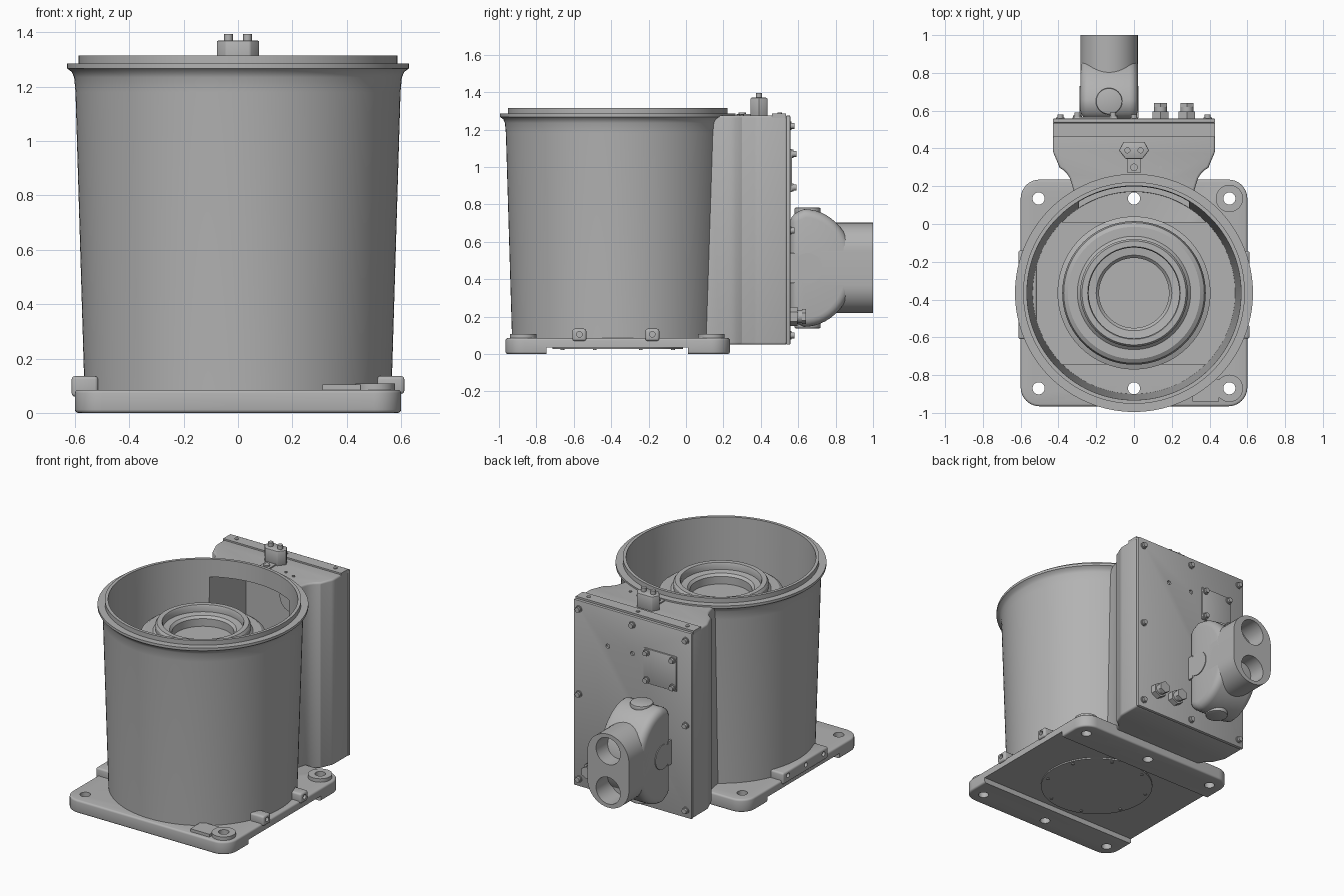
import bpy, bmesh
from math import sin, cos, pi, radians
from mathutils import Matrix, Vector

cube = bpy.data.objects.get("Cube")
if cube:
    bpy.data.objects.remove(cube, do_unlink=True)

grey = bpy.data.materials.new("cast_grey")
grey.use_nodes = True
colour = (0.45, 0.45, 0.45, 1)
grey.diffuse_color = colour
grey.node_tree.nodes["Principled BSDF"].inputs["Base Color"].default_value = colour

CY = -0.365                     # centre of the round vessel in y
AXES = {"X": Matrix.Rotation(pi / 2, 4, "Y"), "Y": Matrix.Rotation(-pi / 2, 4, "X"),
        "Z": Matrix.Identity(4)}


def finish(name, bm):
    bmesh.ops.recalc_face_normals(bm, faces=bm.faces)
    mesh = bpy.data.meshes.new(name)
    bm.to_mesh(mesh)
    bm.free()
    ob = bpy.data.objects.new(name, mesh)
    bpy.context.collection.objects.link(ob)
    mesh.materials.append(grey)
    return ob


def box(name, lo, hi):
    bm = bmesh.new()
    bmesh.ops.create_cube(bm, size=1)
    for v in bm.verts:
        v.co = Vector([(a + b) / 2 + c * (b - a) for a, b, c in zip(lo, hi, v.co)])
    return finish(name, bm)


def cyl(name, centre, r, depth, axis="Z", sides=40, r2=None):
    bm = bmesh.new()
    bmesh.ops.create_cone(bm, cap_ends=True, segments=sides, radius1=r,
                          radius2=r if r2 is None else r2, depth=depth)
    bmesh.ops.transform(bm, matrix=Matrix.Translation(centre) @ AXES[axis], verts=bm.verts)
    return finish(name, bm)


def extrude(name, points, lift):
    """Closed outline of 3D points, pushed along the lift vector."""
    bm = bmesh.new()
    face = bm.faces.new([bm.verts.new(p) for p in points])
    out = bmesh.ops.extrude_face_region(bm, geom=[face])
    bmesh.ops.translate(bm, vec=lift, verts=[g for g in out["geom"] if isinstance(g, bmesh.types.BMVert)])
    return finish(name, bm)


def lathe(name, profile, closed=True, sides=128):
    """Turn (radius, height) points around the vessel axis."""
    bm = bmesh.new()
    vs = [bm.verts.new((r, 0, z)) for r, z in profile]
    es = [bm.edges.new(p) for p in zip(vs, vs[1:])]
    if closed:
        es.append(bm.edges.new((vs[-1], vs[0])))
    bmesh.ops.spin(bm, geom=vs + es, cent=(0, 0, 0), axis=(0, 0, 1), angle=2 * pi,
                   steps=sides, use_duplicate=False)
    bmesh.ops.remove_doubles(bm, verts=bm.verts, dist=1e-4)
    bmesh.ops.translate(bm, vec=(0, CY, 0), verts=bm.verts)
    return finish(name, bm)


def apply(ob, kind, **settings):
    mod = ob.modifiers.new(kind, kind)
    for key, value in settings.items():
        setattr(mod, key, value)
    bpy.context.view_layer.objects.active = ob
    bpy.ops.object.modifier_apply(modifier=mod.name)
    return ob


def bevel(ob, width, segments=3):
    return apply(ob, "BEVEL", width=width, segments=segments, limit_method="ANGLE", angle_limit=radians(40))


def boolean(ob, cutter, operation="DIFFERENCE", keep=False):
    cutter.hide_render = True
    apply(ob, "BOOLEAN", object=cutter, operation=operation, solver="EXACT")
    if not keep:
        bpy.data.objects.remove(cutter, do_unlink=True)


def arc(cx, cy, rx, ry, start, end, n=10):
    angles = [radians(start + (end - start) * i / n) for i in range(n + 1)]
    return [(cx + rx * cos(a), cy + ry * sin(a)) for a in angles]


# Base plate with rounded corners, a channel underneath and mounting holes
outline = []
for i, (x, y) in enumerate([(0.5, 0.135), (-0.5, 0.135), (-0.5, -0.865), (0.5, -0.865)]):
    outline += arc(x, y, 0.1, 0.1, 90 * i, 90 * i + 90)
plate = bevel(extrude("base_plate", [(x, y, 0) for x, y in outline], (0, 0, 0.085)), 0.012)
boolean(plate, box("channel_cutter", (-1, -0.745, -0.1), (1, 0.01, 0.035)))
pads = []
for y, d in ((-0.87, -0.07), (0.135, 0.07)):
    pad = cyl("corner_pad", (0.505, y, 0.093), 0.072, 0.03)
    pads.append(pad)
    for x in (-0.505, 0, 0.505):
        boolean(plate, cyl("hole_cutter", (x, y, 0.05), 0.032, 0.4))
    boolean(pad, cyl("hole_cutter", (0.505, y, 0.1), 0.032, 0.4))
box("corner_pad_tail", (0.31, -0.94, 0.08), (0.45, -0.82, 0.104))
cyl("bottom_cover", (0, CY, 0.033), 0.35, 0.014, sides=64)
for i in range(8):
    a = (i + 0.5) * pi / 4
    cyl("bottom_cover_screw", (0.32 * cos(a), CY + 0.32 * sin(a), 0.025), 0.01, 0.008, sides=12)

# Side lugs: two single ears on the left, one long bar on the right
for y in (-0.57, -0.18):
    lug = bevel(box("side_lug", (0.51, y - 0.037, 0.07), (0.612, y + 0.037, 0.135)), 0.012)
    boolean(lug, cyl("hole_cutter", (0.6, y, 0.105), 0.015, 0.1, "X", 20))
bar = bevel(box("side_bar", (-0.612, -0.61, 0.06), (-0.515, -0.14, 0.135)), 0.012)
for y in (-0.56, -0.375, -0.19):
    boolean(bar, cyl("hole_cutter", (-0.6, y, 0.105), 0.015, 0.1, "X", 20))

# Tapered vessel with flared rim
vessel = lathe("vessel_wall", [(0.535, 0.08), (0.565, 0.08), (0.598, 1.18), (0.603, 1.235), (0.612, 1.255),
                               (0.63, 1.268), (0.63, 1.285), (0.587, 1.285), (0.587, 1.315), (0.567, 1.315)])
floor = cyl("raised_floor", (0, CY, 0.1), 0.537, 0.04, sides=96)
boolean(floor, box("floor_limit", (-1, -0.745, 0), (1, 0.01, 0.3)), "INTERSECT")

# Central hub with stepped ring and recessed middle
lathe("central_hub", [(0, 0.09), (0.405, 0.09), (0.405, 0.15), (0.38, 0.16), (0.38, 1.06), (0.372, 1.09),
                      (0.35, 1.105), (0.3, 1.105), (0.285, 1.12), (0.285, 1.15), (0.275, 1.165),
                      (0.245, 1.165), (0.24, 1.155), (0.24, 1.12), (0.2, 1.115), (0.185, 1.1),
                      (0.185, 1.05), (0, 1.05)], closed=False, sides=96)

# Rear housing with flared neck, hollow and open to the vessel
side = [(0.3, 0.05), (0.32, 0.18)] + arc(0.48, 0.2, 0.15, 0.12, 170, 125, 5) + \
       arc(0.35, 0.4, 0.08, 0.08, -30, 0, 5) + [(0.43, 0.54)]
outline = side + [(-x, y) for x, y in reversed(side)]
housing = bevel(extrude("rear_housing", [(x, y, 0.05) for x, y in outline], (0, 0, 1.225)), 0.012)
boolean(housing, lathe("vessel_cutter", [(0, 0), (0.549, 0), (0.589, 1.4), (0, 1.4)], closed=False))
opening = box("opening_cutter", (-0.29, -0.1, 0.12), (0.29, 0.5, 1.2))
boolean(vessel, opening, keep=True)
boolean(housing, opening)
box("housing_top_bar", (-0.43, 0.46, 1.26), (0.43, 0.535, 1.285))
cyl("inner_port", (0.05, 0.497, 1.0), 0.09, 0.012, "Y")

# Back cover with its screws, vent holes and access plate
cover = bevel(box("back_cover", (-0.43, 0.535, 0.05), (0.43, 0.558, 1.275)), 0.006, 2)
for x in (0, 0.18):
    boolean(cover, cyl("hole_cutter", (x, 0.56, 1.03), 0.014, 0.03, "Y", 16))
bevel(box("access_plate", (-0.325, 0.55, 0.865), (-0.085, 0.567, 1.095)), 0.005, 2)


def screw(x, y, z):
    cyl("screw_washer", (x, y, z), 0.022, 0.01, "Y", 20)
    cyl("screw_head", (x, y + 0.01, z), 0.016, 0.02, "Y", 20)


for z in (0.1, 0.66, 1.22):
    for x in (-0.39, 0, 0.39):
        if x or z != 0.66:
            screw(x, 0.56, z)
for x in (-0.3, -0.11):
    for z in (0.89, 1.07):
        screw(x, 0.57, z)
for x in (-0.36, 0, 0.36):
    cyl("top_screw", (x, 0.5, 1.286), 0.012, 0.008, sides=16)

# Cable glands low on the back cover
for x in (0.14, 0.28):
    cyl("gland_nut", (x, 0.575, 0.2), 0.05, 0.04, "Y", 6)
    cyl("gland_neck", (x, 0.605, 0.2), 0.034, 0.03, "Y", 24)
    cyl("gland_cap", (x, 0.63, 0.2), 0.04, 0.022, "Y", 6)

# Small socket block on the housing top
block = [(0.08, 0.39), (0.055, 0.435), (-0.055, 0.435), (-0.08, 0.39), (-0.045, 0.345), (0.045, 0.345)]
bevel(extrude("socket_block", [(x, y, 1.27) for x, y in block], (0, 0, 0.1)), 0.006, 2)
box("socket_tab", (-0.035, 0.27, 1.265), (0.035, 0.36, 1.283))
cyl("socket_tab_screw", (0, 0.3, 1.285), 0.02, 0.014, sides=20)
for x in (-0.035, 0.035):
    cyl("socket_pin", (x, 0.39, 1.38), 0.016, 0.03, sides=20)
for x, y in ((0.14, 0.3), (0.21, 0.28)):
    cyl("top_dot", (x, y, 1.277), 0.009, 0.008, sides=12)

# Rear connector: domed body, oval outlet with two bores, dials on its sides
PX, PZ = -0.132, 0.46
dome = [(0.555, PZ - 0.28)] + arc(0.63, PZ, 0.27, 0.315, -90, 90, 28) + [(0.555, PZ + 0.28)]
bevel(extrude("connector_body", [(PX - 0.152, y, z) for y, z in dome], (0.304, 0, 0)), 0.045, 4)
oval = arc(PX, PZ + 0.09, 0.152, 0.152, 0, 180, 20) + arc(PX, PZ - 0.09, 0.152, 0.152, 180, 360, 20)
outlet = extrude("connector_outlet", [(x, 0.72, z) for x, z in oval], (0, 0.28, 0))
for s in (-1, 1):
    boolean(outlet, cyl("bore_cutter", (PX, 0.95, PZ + s * 0.13), 0.088, 0.2, "Y"))
    bevel(cyl("connector_dial", (PX, 0.65, PZ + s * 0.305), 0.07, 0.036), 0.008, 2)
    cyl("connector_side_disc", (PX + s * 0.15, 0.65, PZ), 0.08, 0.014, "X")
    box("connector_latch", (PX + s * 0.15 - 0.006, 0.56, PZ - 0.08), (PX + s * 0.15 + 0.006, 0.6, PZ + 0.08))

# Smooth the curved faces, keep machined edges crisp
bpy.ops.object.select_all(action="DESELECT")
for ob in bpy.context.collection.objects:
    if ob.type == "MESH" and grey.name in ob.data.materials:
        ob.select_set(True)
        bpy.context.view_layer.objects.active = ob
bpy.ops.object.shade_smooth_by_angle(angle=radians(32))
